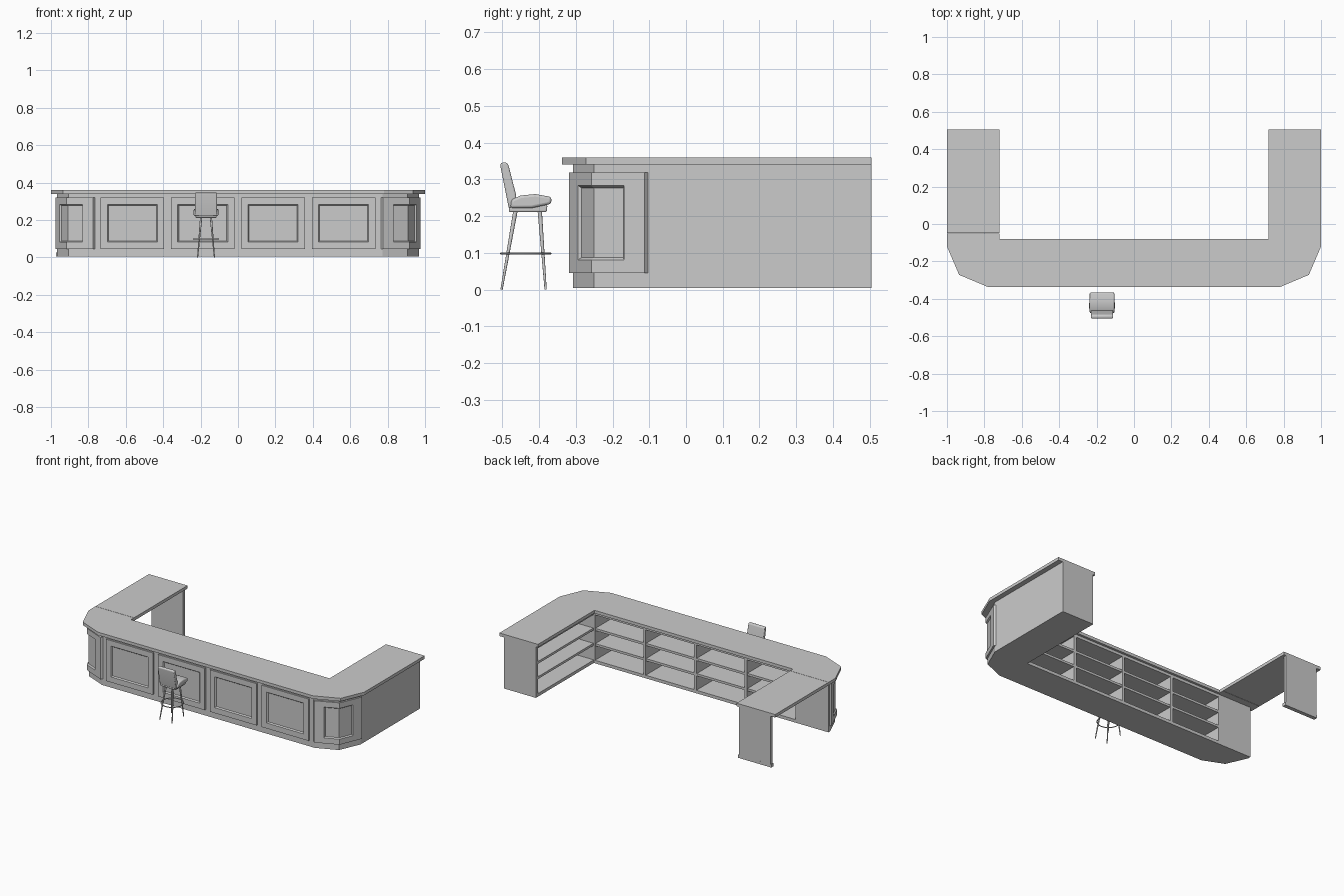
import bpy, bmesh
from math import radians
from mathutils import Vector

if "Cube" in bpy.data.objects:
    bpy.data.objects.remove(bpy.data.objects["Cube"])


def finish(name, bm, smooth=False, bevel=0.0):
    bmesh.ops.recalc_face_normals(bm, faces=bm.faces)
    me = bpy.data.meshes.new(name)
    bm.to_mesh(me)
    bm.free()
    ob = bpy.data.objects.new(name, me)
    bpy.context.collection.objects.link(ob)
    if bevel:
        m = ob.modifiers.new("Bevel", 'BEVEL')
        m.width, m.segments, m.limit_method = bevel, 3, 'ANGLE'
    if smooth:
        bpy.ops.object.select_all(action='DESELECT')
        ob.select_set(True)
        bpy.context.view_layer.objects.active = ob
        bpy.ops.object.shade_smooth_by_angle(angle=radians(40))
    return ob


def extrude(name, pts, vec, **kw):
    """Closed polygon of 3D points swept along a vector."""
    bm = bmesh.new()
    f = bm.faces.new([bm.verts.new(p) for p in pts])
    r = bmesh.ops.extrude_face_region(bm, geom=[f])
    bmesh.ops.translate(bm, vec=Vector(vec),
                        verts=[v for v in r['geom'] if isinstance(v, bmesh.types.BMVert)])
    return finish(name, bm, **kw)


def prism(name, outline, z0, z1):
    return extrude(name, [(x, y, z0) for x, y in outline], (0, 0, z1 - z0))


def box(name, x0, x1, y0, y1, z0, z1):
    return prism(name, [(x0, y0), (x1, y0), (x1, y1), (x0, y1)], z0, z1)


def panel(name, path, side, inward):
    """Raised panel along a plan path with a recessed field."""
    p = [Vector(q) for q in path]
    a = p[0] + (p[1] - p[0]).normalized() * side
    b = p[-1] + (p[-2] - p[-1]).normalized() * side
    cols = [p[0], a] + p[1:-1] + [b, p[-1]]
    bm = bmesh.new()
    grid = [[bm.verts.new((c.x, c.y, z)) for c in cols] for z in (0.045, 0.081, 0.283, 0.319)]
    field = []
    for j in range(3):
        for i in range(len(cols) - 1):
            f = bm.faces.new((grid[j][i], grid[j][i + 1], grid[j + 1][i + 1], grid[j + 1][i]))
            if j == 1 and 0 < i < len(cols) - 2:
                field.append(f)
    rim = [e for e in bm.edges if e.is_boundary]
    r = bmesh.ops.extrude_edge_only(bm, edges=rim)
    bmesh.ops.translate(bm, vec=(inward[0], inward[1], 0),
                        verts=[v for v in r['geom'] if isinstance(v, bmesh.types.BMVert)])
    bm.normal_update()
    bmesh.ops.inset_region(bm, faces=field, thickness=0.006, depth=-0.008, use_even_offset=True)
    return finish(name, bm)


def rod(name, a, b, r0, r1):
    a, b = Vector(a), Vector(b)
    bm = bmesh.new()
    bmesh.ops.create_cone(bm, cap_ends=True, segments=12, radius1=r0, radius2=r1, depth=(b - a).length)
    bm.transform((b - a).to_track_quat('Z', 'Y').to_matrix().to_4x4())
    bmesh.ops.translate(bm, vec=(a + b) / 2, verts=bm.verts)
    return finish(name, bm, smooth=True)


# Worktop and hinged flap
prism("worktop", [(1, .505), (1, -.12), (.935, -.272), (.78, -.337), (-.78, -.337), (-.935, -.272),
                  (-1, -.12), (-1, -.05), (-.72, -.05), (-.72, -.08), (.72, -.08), (.72, .505)], .34, .36)
box("flap_top", -1, -.72, -.048, .505, .34, .36)
box("flap_end_panel", -.967, -.737, .485, .505, .005, .34)
box("flap_panel_plinth", -.972, -.732, .48, .5051, .005, .025)

# Cabinet plinth, top board and outer wall
outer = [(.967, .505), (.967, -.112), (.907, -.25), (.772, -.307),
         (-.772, -.307), (-.907, -.25), (-.967, -.112), (-.967, -.095)]
inner = [(-.735, -.095), (.735, -.095), (.735, .505)]
prism("plinth", outer + inner, .005, .025)
prism("top_board", outer + inner, .322, .34)
wall_in = [(-.95, -.095), (-.95, -.107), (-.895, -.235), (-.768, -.288),
           (.768, -.288), (.895, -.235), (.95, -.107), (.95, .505)]
prism("outer_wall", outer + wall_in, .025, .322)
box("arm_end_panel", .735, .95, .485, .505, .025, .322)
box("left_end_panel", -.95, -.735, -.11, -.095, .025, .322)
box("inner_corner_panel", .735, .95, -.11, -.095, .025, .322)

# Shelving behind the bar
for i in range(5):
    x = (i - 2) * .3675
    box("divider", x - .009, x + .009, -.288, -.095, .025, .322)
for z in (.118, .218):
    box("main_shelf", -.735, .735, -.288, -.098, z, z + .015)
    box("arm_shelf", .738, .95, -.095, .485, z, z + .015)

# Front and wrapped corner panels
for i in range(4):
    x = -.565 + i * .3765
    panel("front_panel", [(x - .17, -.318), (x + .17, -.318)], .036, (0, .012))
for s in (-1, 1):
    path = [(s * .775, -.318), (s * .916, -.257), (s * .977, -.113)]
    panel("corner_panel", path if s > 0 else path[::-1], .06, (-s * .011, .011))

# Bar stool
cx = -.171


def side_profile(name, pts, w, bevel):
    return extrude(name, [(cx - w, y, z) for y, z in pts], (2 * w, 0, 0), smooth=True, bevel=bevel)


side_profile("stool_seat", [(-.478, .222), (-.42, .222), (-.367, .233), (-.366, .252),
                            (-.41, .26), (-.45, .256), (-.475, .245)], .066, .007)
side_profile("stool_seat_base", [(-.482, .211), (-.379, .211), (-.377, .23), (-.48, .23)], .056, .004)
side_profile("stool_back", [(-.482, .22), (-.46, .235), (-.463, .26), (-.484, .342),
                            (-.492, .347), (-.505, .344), (-.505, .335)], .059, .005)
for s in (-1, 1):
    rod("stool_front_leg", (cx + s * .045, -.382, 0), (cx + s * .026, -.398, .215), .003, .006)
    rod("stool_rear_leg", (cx + s * .045, -.502, 0), (cx + s * .026, -.464, .215), .003, .006)
bpy.ops.mesh.primitive_torus_add(location=(cx, -.436, .098), major_radius=.067, minor_radius=.003,
                                 major_segments=40, minor_segments=8)
ring = bpy.context.object
ring.name = "stool_footrest"
bpy.ops.object.shade_smooth_by_angle(angle=radians(40))
